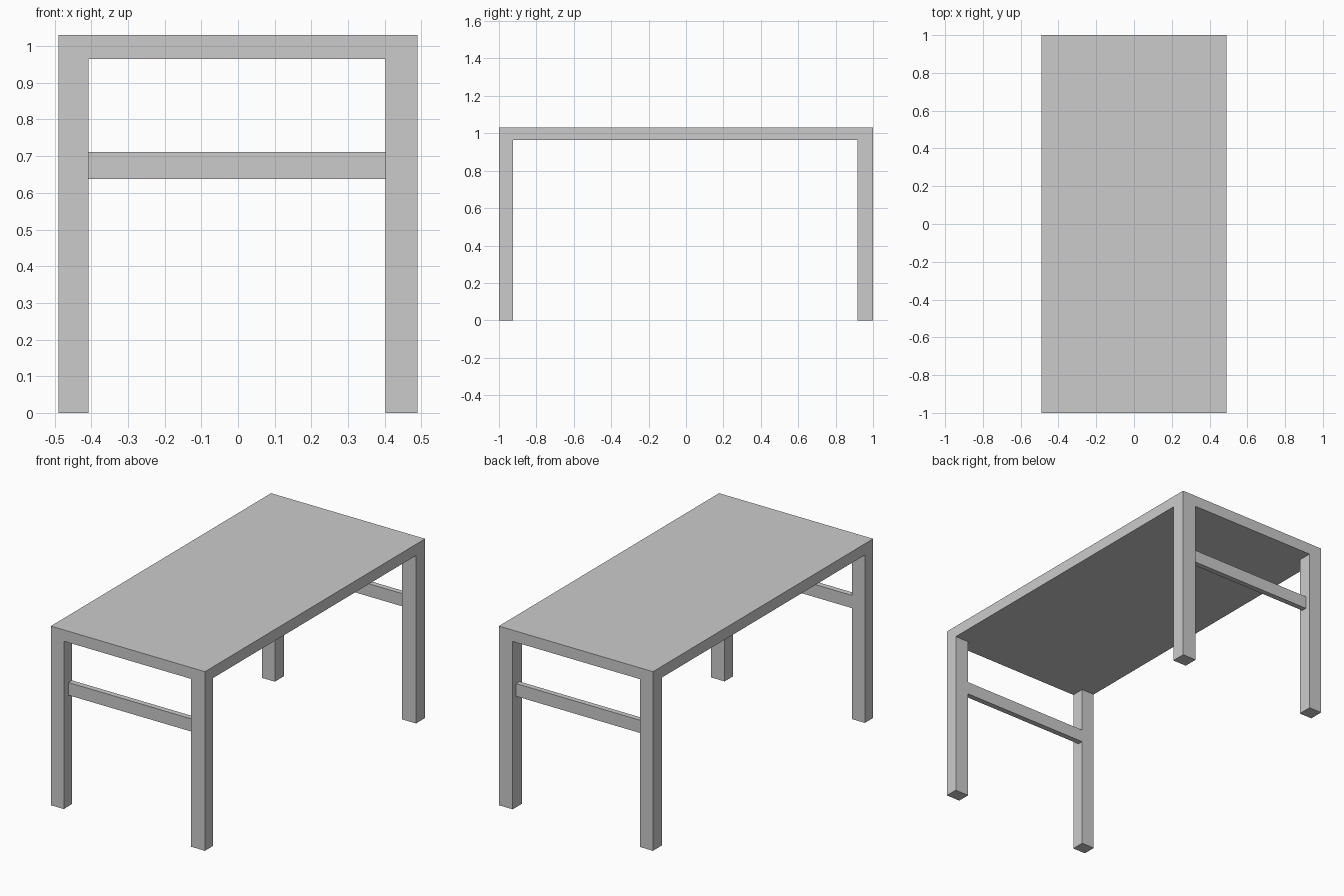
import bpy

if "Cube" in bpy.data.objects:
    bpy.data.objects.remove(bpy.data.objects["Cube"])

TOP_Z, UNDER_Z = 1.03, 0.965
LEFT, RIGHT = (-0.49, -0.408), (0.402, 0.49)
FRONT, BACK = (-1.0, -0.925), (0.917, 1.0)


def box(name, x, y, z):
    """Flat-faced box spanning the given (min, max) ranges."""
    bpy.ops.mesh.primitive_cube_add(size=1)
    ob = bpy.context.object
    ob.name = name
    ob.location = [(a + b) / 2 for a, b in (x, y, z)]
    ob.scale = [b - a for a, b in (x, y, z)]
    bpy.ops.object.transform_apply(location=False, rotation=False, scale=True)
    return ob


# Table top
box("table_top", (LEFT[0], RIGHT[1]), (FRONT[0], BACK[1]), (UNDER_Z, TOP_Z))

# Four legs, flush with the corners of the top
for end, y in (("front", FRONT), ("back", BACK)):
    for side, x in (("left", LEFT), ("right", RIGHT)):
        box(f"{end}_{side}_leg", x, y, (0, UNDER_Z))

# Thin rails joining the legs at each short end
for end, y in (("front", (-0.957, -0.925)), ("back", (0.938, 0.969))):
    box(f"{end}_rail", (LEFT[1], RIGHT[0]), y, (0.638, 0.711))
